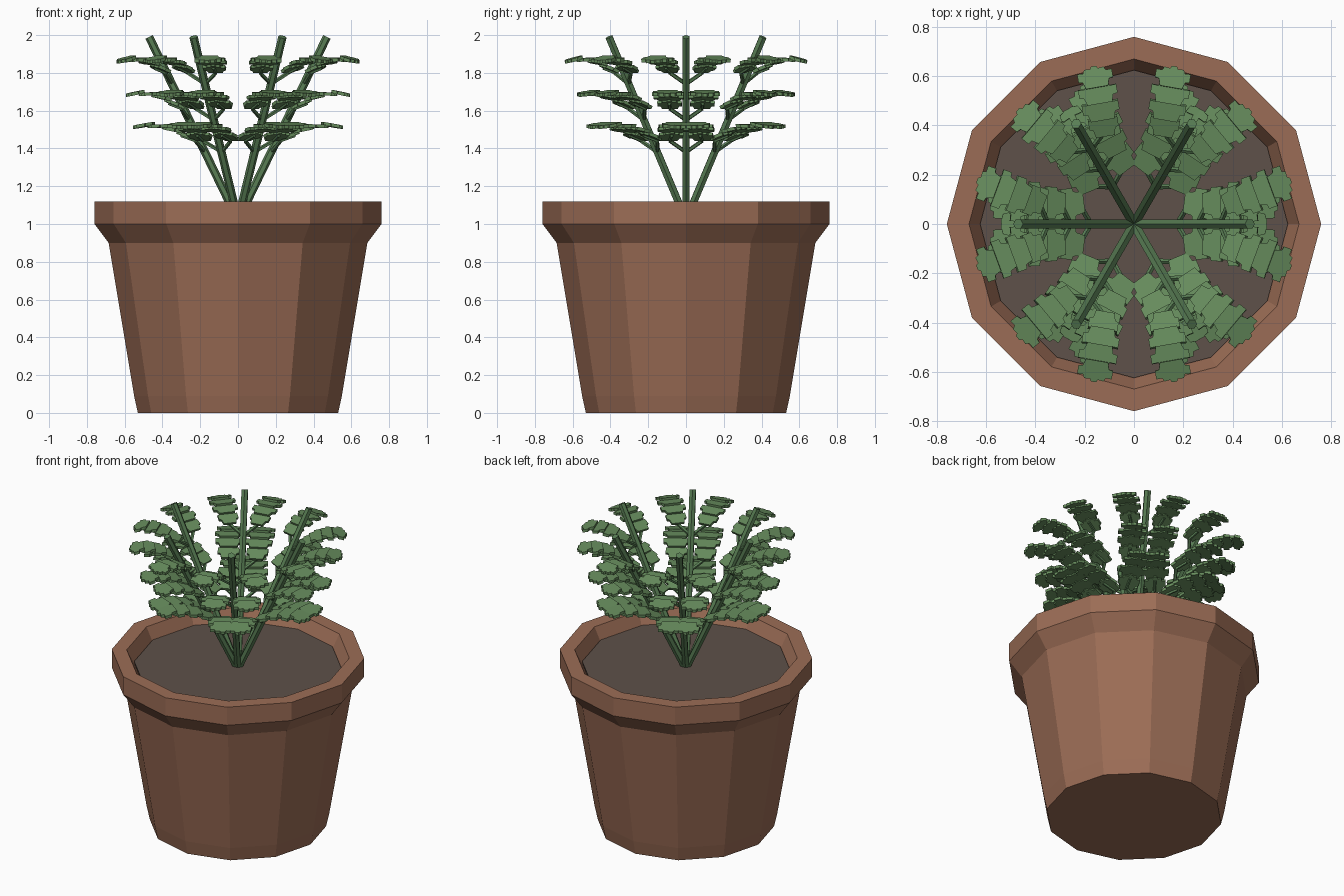
import bpy, bmesh, math
from mathutils import Vector, Matrix

if "Cube" in bpy.data.objects:
    bpy.data.objects.remove(bpy.data.objects["Cube"])


def material(name, rgb):
    m = bpy.data.materials.new(name)
    m.diffuse_color = (*rgb, 1)
    m.use_nodes = True
    m.node_tree.nodes["Principled BSDF"].inputs["Base Color"].default_value = m.diffuse_color
    return m


terracotta = material("terracotta", (0.33, 0.152, 0.092))
soil_brown = material("soil brown", (0.112, 0.083, 0.067))
leaf_green = material("leaf green", (0.135, 0.265, 0.11))
stem_green = material("stem green", (0.10, 0.21, 0.09))


def finish(bm, name, mat):
    bmesh.ops.recalc_face_normals(bm, faces=bm.faces)
    me = bpy.data.meshes.new(name)
    bm.to_mesh(me)
    bm.free()
    me.materials.append(mat)
    ob = bpy.data.objects.new(name, me)
    bpy.context.collection.objects.link(ob)
    return ob


def lathe(name, profile, mat, sides=12):
    bm = bmesh.new()
    rings = [[bm.verts.new((r * math.cos(a), r * math.sin(a), z))
              for a in (2 * math.pi * i / sides for i in range(sides))] for r, z in profile]
    for lo, hi in zip(rings, rings[1:]):
        for i in range(sides):
            j = (i + 1) % sides
            bm.faces.new((lo[i], lo[j], hi[j], hi[i]))
    bm.faces.new(rings[0])
    bm.faces.new(rings[-1])
    return finish(bm, name, mat)


def add_rod(bm, p, q, r, sides=6):
    p, q = Vector(p), Vector(q)
    d = q - p
    rot = d.to_track_quat('Z', 'Y').to_matrix().to_4x4()
    bmesh.ops.create_cone(bm, cap_ends=True, segments=sides, radius1=r, radius2=r,
                          depth=d.length, matrix=Matrix.Translation((p + q) / 2) @ rot)


# Half outline of one serrated leaf plate: (along, across)
HALF = [(-0.15, 0.32), (0.3, 0.38), (0.35, 0.5), (0.9, 0.5),
        (0.88, 0.33), (1.12, 0.28), (1.08, 0.12), (1.25, 0.07)]
OUTLINE = HALF + [(u, -v) for u, v in reversed(HALF)]


def add_leaf(bm, path, width, thick=0.018):
    # overlapping plates that follow the arched path
    for k, (p, q) in enumerate(zip(path, path[1:])):
        d = q - p
        side = Vector((-d.y, d.x, 0)).normalized()
        up = d.cross(side).normalized()
        w = width * (0.8, 1.0, 1.05, 0.95)[k]
        low, high = [], []
        for u, v in OUTLINE:
            c = p + d * u + side * (v * w) + up * (0.012 - 0.012 * u)
            low.append(bm.verts.new(c - up * thick / 2))
            high.append(bm.verts.new(c + up * thick / 2))
        bm.faces.new(low[::-1])
        bm.faces.new(high)
        n = len(low)
        for i in range(n):
            j = (i + 1) % n
            bm.faces.new((low[i], low[j], high[j], high[i]))


# Pot and soil
lathe("pot", [(0.53, 0), (0.55, 0.09), (0.685, 0.9), (0.76, 1.0), (0.76, 1.12),
              (0.67, 1.12), (0.62, 1.02)], terracotta)
lathe("soil", [(0.615, 1.0), (0.625, 1.045)], soil_brown)

# Leaf tiers on one stem: base (x, y, z), tip (x, y, z), plate width
TIERS = [((0.225, 0.085, 1.44), (0.535, 0.045, 1.515), 0.16),
         ((0.30, 0.085, 1.61), (0.575, 0.10, 1.685), 0.16),
         ((0.385, 0.085, 1.80), (0.622, 0.172, 1.862), 0.15)]


def stem_point(z):
    return Vector(((z - 1.02) * 0.485, 0, z))


stems, twigs, leaves = bmesh.new(), bmesh.new(), bmesh.new()
add_rod(stems, stem_point(1.02), stem_point(1.99), 0.022)
for base, tip, width in TIERS:
    for s in (1, -1):
        b = Vector((base[0], s * base[1], base[2]))
        t = Vector((tip[0], s * tip[1], tip[2]))
        path = [b.lerp(t, i / 4) + Vector((0, 0, 0.03 * math.sin(math.pi * i / 4)))
                for i in range(5)]
        add_leaf(leaves, path, width)
        add_rod(twigs, stem_point(base[2] - 0.06), b, 0.011, 5)
        add_rod(twigs, b, path[1] - Vector((0, 0, 0.012)), 0.009, 5)

# Repeat the stem with its twigs and leaves six times around the pot
for bm, name, mat in ((stems, "stems", stem_green), (twigs, "twigs", stem_green),
                      (leaves, "leaves", leaf_green)):
    source = bm.verts[:] + bm.edges[:] + bm.faces[:]
    for k in range(1, 6):
        copy = bmesh.ops.duplicate(bm, geom=source)["geom"]
        bmesh.ops.rotate(bm, cent=(0, 0, 0), matrix=Matrix.Rotation(k * math.pi / 3, 3, 'Z'),
                         verts=[g for g in copy if isinstance(g, bmesh.types.BMVert)])
    finish(bm, name, mat)
